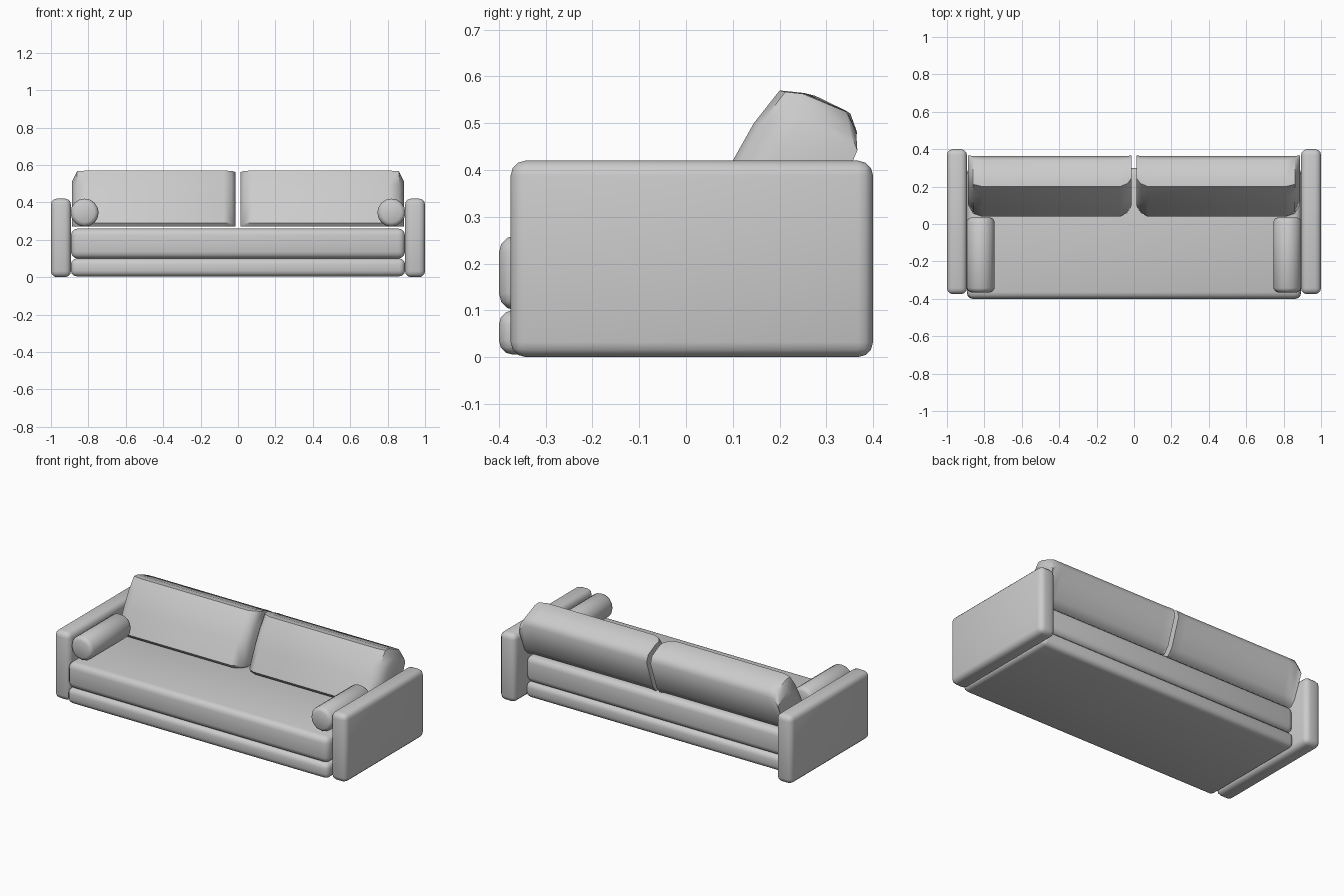
import bpy, bmesh, math

if "Cube" in bpy.data.objects:
    bpy.data.objects.remove(bpy.data.objects["Cube"])


def finish(obj, angle=50):
    bpy.ops.object.select_all(action='DESELECT')
    obj.select_set(True)
    bpy.context.view_layer.objects.active = obj
    bpy.ops.object.shade_smooth_by_angle(angle=math.radians(angle))


def add_mesh(name, bm):
    bmesh.ops.recalc_face_normals(bm, faces=bm.faces)
    mesh = bpy.data.meshes.new(name)
    bm.to_mesh(mesh)
    bm.free()
    obj = bpy.data.objects.new(name, mesh)
    bpy.context.collection.objects.link(obj)
    return obj


def soft_box(name, lo, hi, bevel):
    bm = bmesh.new()
    bmesh.ops.create_cube(bm, size=1)
    for v in bm.verts:
        v.co = [(a + b) / 2 + c * (b - a) for a, b, c in zip(lo, hi, v.co)]
    bmesh.ops.bevel(bm, geom=bm.edges[:], offset=bevel, segments=3,
                    profile=0.5, affect='EDGES')
    finish(add_mesh(name, bm))


# Base and seat mattress
soft_box("base", (-0.893, -0.40, 0.005), (0.893, 0.30, 0.10), 0.03)
soft_box("seat", (-0.893, -0.40, 0.10), (0.893, 0.30, 0.26), 0.036)

# Leaning back cushion: side profile (y, z), swept along x with tucked ends
profile = [(0.055, 0.27), (0.04, 0.29), (0.10, 0.42), (0.145, 0.50),
           (0.20, 0.57), (0.24, 0.566), (0.34, 0.527), (0.363, 0.485),
           (0.305, 0.31), (0.27, 0.27)]
# (x, depth scale, height scale)
stations = [(0.013, 0.78, 0.975), (0.035, 0.92, 0.995), (0.075, 1, 1),
            (0.81, 1, 1), (0.86, 0.94, 0.99), (0.888, 0.76, 0.80)]


def back_cushion(name, side):
    bm = bmesh.new()
    rings = []
    for x, sd, sh in stations:
        ring = []
        for y, z in profile:
            lean = 0.10 + 0.36 * (z - 0.27)      # tuck towards the rear
            anchor = 0.20 + lean
            ring.append(bm.verts.new((side * x, anchor + (y - anchor) * sd,
                                      0.27 + (z - 0.27) * sh)))
        rings.append(ring)
    n = len(profile)
    for a, b in zip(rings, rings[1:]):
        for i in range(n):
            j = (i + 1) % n
            bm.faces.new((a[i], a[j], b[j], b[i]))
    bm.faces.new(rings[0])
    bm.faces.new(rings[-1])
    finish(add_mesh(name, bm))


# Bolster roll with rounded rims
def bolster(name, side):
    rings = [(0.0, 0.052), (0.007, 0.066), (0.022, 0.075),
             (0.378, 0.075), (0.393, 0.066), (0.40, 0.052)]
    bm = bmesh.new()
    loops = []
    for dy, r in rings:
        loops.append([bm.verts.new((side * 0.82 + r * math.cos(k * math.tau / 16),
                                    -0.365 + dy,
                                    0.345 + r * math.sin(k * math.tau / 16)))
                      for k in range(16)])
    for a, b in zip(loops, loops[1:]):
        for i in range(16):
            j = (i + 1) % 16
            bm.faces.new((a[i], a[j], b[j], b[i]))
    bm.faces.new(loops[0])
    bm.faces.new(loops[-1])
    finish(add_mesh(name, bm))


for label, s in (("left", -1), ("right", 1)):
    # Slab armrests
    x0, x1 = sorted((s * 0.893, s * 1.0))
    soft_box(label + "_arm", (x0, -0.375, 0.0), (x1, 0.40, 0.42), 0.032)
    back_cushion(label + "_back_cushion", s)
    bolster(label + "_bolster", s)
